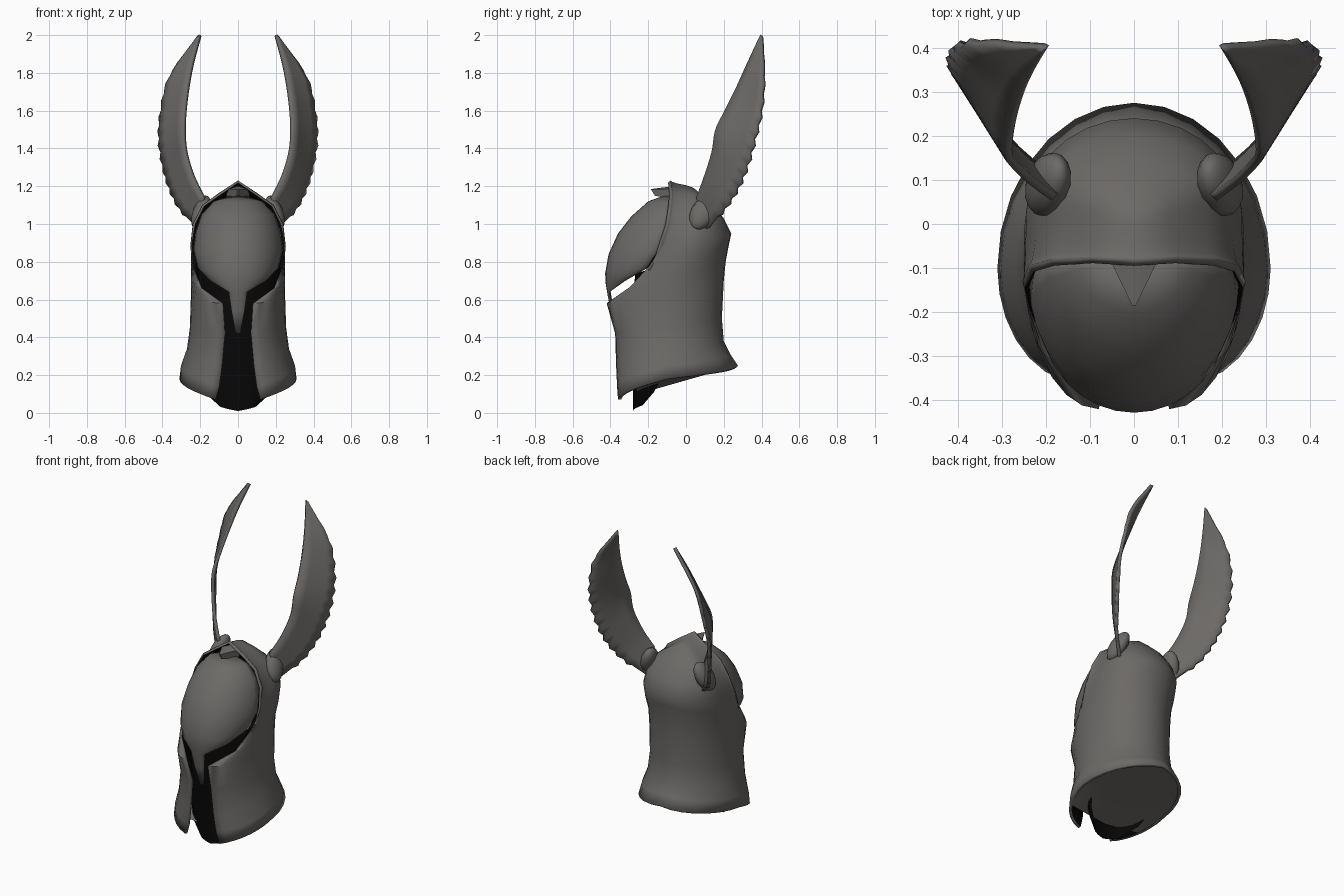
import bpy, bmesh, math
from mathutils import Vector

if "Cube" in bpy.data.objects:
    bpy.data.objects.remove(bpy.data.objects["Cube"])


def material(name, rgb):
    m = bpy.data.materials.new(name)
    m.diffuse_color = (*rgb, 1)
    m.use_nodes = True
    m.node_tree.nodes["Principled BSDF"].inputs["Base Color"].default_value = m.diffuse_color
    return m


STEEL = material("dark_steel", (0.15, 0.142, 0.135))
BLACK = material("black_lining", (0.002, 0.002, 0.002))


def grid_object(name, rows, mats, thick=0.0, mirror=True, angle=40, flip=False, lining=0, offset=-1):
    """Skin a grid of points, mirror it across x and give it thickness."""
    bm = bmesh.new()
    vs = [[bm.verts.new(p) for p in r] for r in rows]
    for a, b in zip(vs, vs[1:]):
        for i in range(len(a) - 1):
            q = [a[i], a[i + 1], b[i + 1], b[i]]
            bm.faces.new(q[::-1] if flip else q)
    bmesh.ops.remove_doubles(bm, verts=bm.verts, dist=0.0005)
    me = bpy.data.meshes.new(name)
    bm.to_mesh(me)
    bm.free()
    ob = bpy.data.objects.new(name, me)
    bpy.context.collection.objects.link(ob)
    for m in mats:
        me.materials.append(m)
    smooth(ob, angle)
    if mirror:
        mod = ob.modifiers.new("mirror", 'MIRROR')
        mod.use_clip = True
        mod.merge_threshold = 0.001
    if thick:
        s = ob.modifiers.new("thickness", 'SOLIDIFY')
        s.thickness, s.offset, s.material_offset = thick, offset, lining
    return ob


def smooth(ob, angle=40):
    bpy.ops.object.select_all(action='DESELECT')
    bpy.context.view_layer.objects.active = ob
    ob.select_set(True)
    bpy.ops.object.shade_smooth_by_angle(angle=math.radians(angle))


def arc(a, b, n, bulge_first):
    """Quarter ellipse from a to b; starts along x, or along y."""
    pts = []
    for i in range(n + 1):
        t = math.pi / 2 * i / n
        s, c = math.sin(t), 1 - math.cos(t)
        fx, fy = (s, c) if bulge_first else (c, s)
        pts.append(Vector((a[0] + (b[0] - a[0]) * fx,
                           a[1] + (b[1] - a[1]) * fy,
                           a[2] + (b[2] - a[2]) * i / n)))
    return pts


def resample(pts, n):
    """Even samples along a smooth curve through the points."""
    out, p = [], [Vector(q) for q in pts]
    for i in range(n + 1):
        u = i / n * (len(p) - 1)
        k = min(int(u), len(p) - 2)
        f = u - k
        a, b = p[max(k - 1, 0)], p[min(k + 2, len(p) - 1)]
        out.append(0.5 * (2 * p[k] + (p[k + 1] - a) * f
                          + (2 * a - 5 * p[k] + 4 * p[k + 1] - b) * f * f
                          + (3 * p[k] - a - 3 * p[k + 1] + b) * f ** 3))
    return out


# Outer shell: front edge, side and back points of each level
levels = [
    ((.12, -.36, .07), (.31, -.10, .18), (.275, .25)),
    ((.10, -.365, .14), (.302, -.10, .25), (.235, .31)),
    ((.085, -.37, .25), (.27, -.10, .34), (.20, .38)),
    ((.07, -.375, .42), (.255, -.10, .45), (.19, .50)),
    ((.08, -.42, .58), (.25, -.09, .60), (.20, .70)),
    ((.19, -.30, .66), (.25, -.08, .72), (.21, .80)),
    ((.235, -.20, .77), (.25, -.02, .82), (.225, .88)),
    ((.253, -.13, .88), (.245, .02, .92), (.24, .95)),
    ((.24, -.095, 1.0), (.22, .05, 1.01), (.20, 1.03)),
    ((.19, -.08, 1.1), (.165, .05, 1.1), (.145, 1.1)),
    ((.10, -.075, 1.165), (.08, .03, 1.16), (.09, 1.15)),
    ((0, -.08, 1.23), (0, 0, 1.205), (.05, 1.18)),
]
shell_rows = []
for f, s, (by, bz) in levels:
    shell_rows.append(arc(f, s, 7, True) + arc(s, (0, by, bz), 7, False)[1:])
grid_object("outer_shell", shell_rows, [STEEL, BLACK], 0.018, lining=1)

# Underside: from the hem in to a lower centre line
hem = [p for p in shell_rows[0] if p.y > -.29]
centre = [Vector((0, p.y, .07 + (p.y + .36) * .285)) for p in hem]
grid_object("underside", [hem, centre], [STEEL], angle=25)

# Face dome with nose guard: centre profile and rim of each level
dome = [
    ((0, -.09, 1.16), (.04, -.08, 1.15)),
    ((0, -.20, 1.12), (.13, -.08, 1.12)),
    ((0, -.29, 1.04), (.195, -.08, 1.05)),
    ((0, -.36, .95), (.225, -.095, .96)),
    ((0, -.41, .84), (.238, -.13, .87)),
    ((0, -.428, .74), (.215, -.20, .77)),
    ((0, -.426, .69), (.15, -.32, .70)),
    ((0, -.418, .64), (.05, -.405, .64)),
    ((0, -.40, .54), (.035, -.39, .54)),
    ((0, -.37, .42), (.012, -.365, .42)),
]
grid_object("face_dome", [arc(c, r, 8, True) for c, r in dome], [STEEL, BLACK],
            0.015, flip=True, lining=1)

# Black face behind the eye holes and slit
face = [
    ((0, -.27, .74), (.22, -.12, .76)),
    ((0, -.28, .50), (.225, -.12, .50)),
    ((0, -.28, .20), (.22, -.12, .20)),
    ((0, -.28, .08), (.18, -.17, .11)),
    ((0, -.28, .01), (.10, -.23, .04)),
]
grid_object("black_face", [arc(c, r, 6, True) for c, r in face], [BLACK], flip=True)

# Small pointed crest on the brow
top = [(-.0, -.185, 1.185), (.06, -.075, 1.195)]
grid_object("brow_crest", [
    [(0, -.07, 1.20), (.06, -.07, 1.185)],
    [(0, -.185, 1.185), (.004, -.185, 1.183)],
    [(0, -.165, 1.15), (.004, -.165, 1.15)],
    [(0, -.07, 1.13), (.06, -.07, 1.13)],
], [STEEL], flip=True, angle=20)
grid_object("crest_side", [
    [(.06, -.07, 1.185), (.004, -.185, 1.183)],
    [(.06, -.07, 1.13), (.004, -.165, 1.15)],
], [STEEL], angle=20)

# Wings: smooth leading edge, feathered trailing edge
lead = resample([(.18, .06, 1.14), (.235, .10, 1.25), (.275, .14, 1.38), (.285, .16, 1.5),
                 (.28, .21, 1.6), (.265, .27, 1.72), (.24, .33, 1.85), (.20, .40, 2.0)], 42)
trail = resample([(.20, .11, .97), (.30, .20, 1.08), (.355, .27, 1.19), (.39, .32, 1.31),
                  (.41, .36, 1.45), (.40, .395, 1.6), (.355, .41, 1.78), (.21, .405, 1.99)], 42)
wing = []
for i, (a, b) in enumerate(zip(lead, trail)):
    tooth = (i % 3) / 2 * 0.07 if 4 < i < 40 else 0
    b = a.lerp(b, 1 + tooth)
    wing.append([a.lerp(b, k / 4) for k in range(5)])
grid_object("wing", wing, [STEEL], 0.02, offset=0)

# Sockets where the wings join the shell
for side in (-1, 1):
    bpy.ops.mesh.primitive_uv_sphere_add(segments=12, ring_count=8, radius=1,
                                         location=(side * .195, .09, 1.06),
                                         rotation=(math.radians(-25), side * math.radians(-20), 0))
    ob = bpy.context.object
    ob.name = "wing_socket"
    ob.scale = (.045, .065, .10)
    ob.data.materials.append(STEEL)
    smooth(ob)
